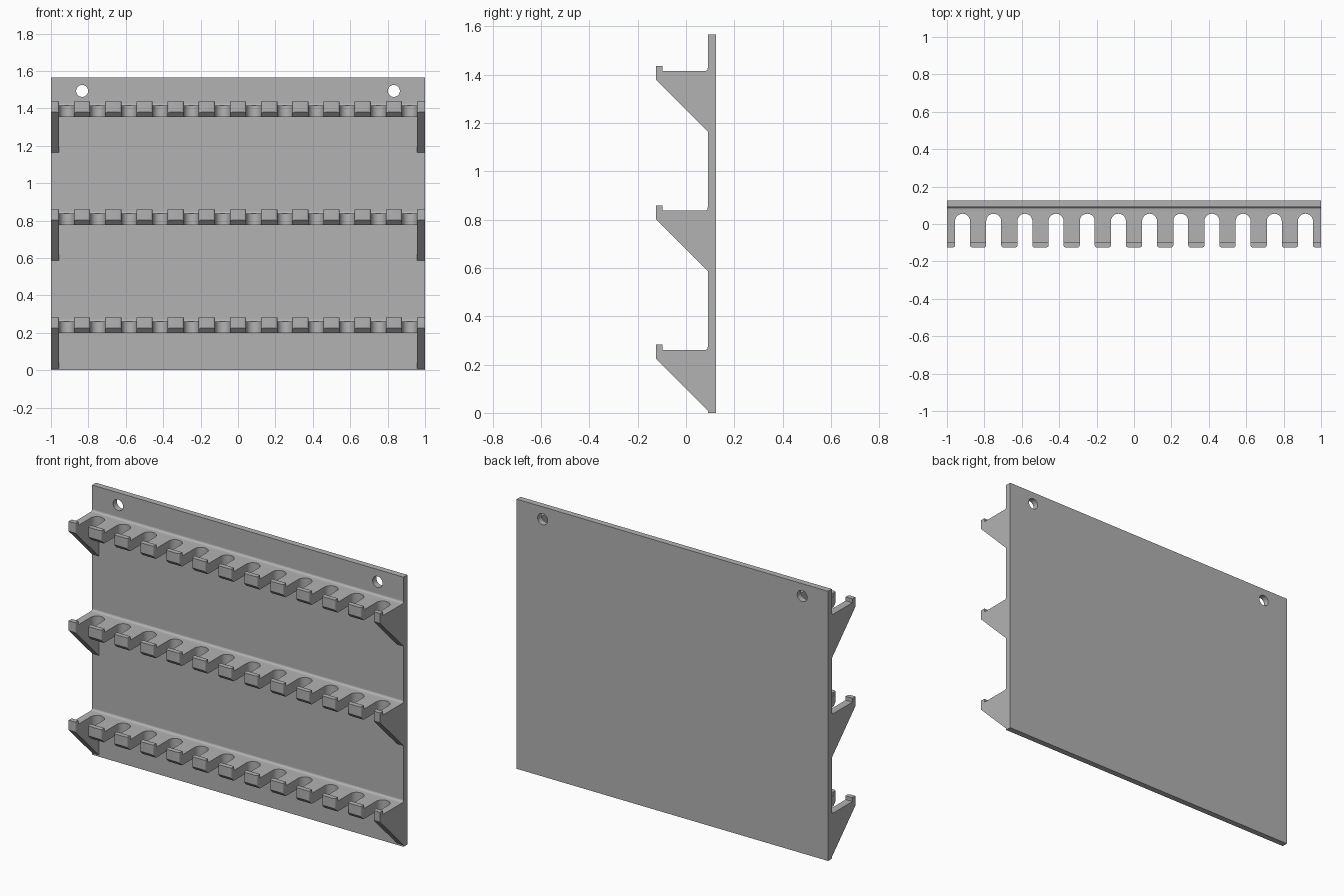
import bpy
import math

if "Cube" in bpy.data.objects:
    bpy.data.objects.remove(bpy.data.objects["Cube"], do_unlink=True)

PITCH = 1 / 6          # spacing of the slots
SLOT_R = 0.04          # half width of a slot
ROUND = 0.011          # rounding of the tooth corners
WALL = 0.09            # front face of the back panel
LEVELS = [0, 0.577, 1.154]

grey = bpy.data.materials.new("plain_grey")
grey.use_nodes = True
grey.diffuse_color = (0.448, 0.448, 0.448, 1)
grey.node_tree.nodes["Principled BSDF"].inputs["Base Color"].default_value = grey.diffuse_color


def prism(name, outline, to_3d, low, high):
    """Extrude a closed 2D outline between two depths."""
    n = len(outline)
    verts = [to_3d(a, b, d) for d in (low, high) for a, b in outline]
    faces = [tuple(range(n)), tuple(range(n, 2 * n))]
    faces += [(i, (i + 1) % n, (i + 1) % n + n, i + n) for i in range(n)]
    mesh = bpy.data.meshes.new(name)
    mesh.from_pydata(verts, [], faces)
    mesh.materials.append(grey)
    obj = bpy.data.objects.new(name, mesh)
    bpy.context.collection.objects.link(obj)
    bpy.ops.object.select_all(action='DESELECT')
    obj.select_set(True)
    bpy.context.view_layer.objects.active = obj
    bpy.ops.object.mode_set(mode='EDIT')
    bpy.ops.mesh.select_all(action='SELECT')
    bpy.ops.mesh.normals_make_consistent(inside=False)
    bpy.ops.object.mode_set(mode='OBJECT')
    return obj


def along_x(a, b, d):
    return (d, a, b)


def along_y(a, b, d):
    return (a, d, b)


def along_z(a, b, d):
    return (a, b, d)


def arc(cx, cy, r, start, end, steps):
    angles = [math.radians(start + (end - start) * i / steps) for i in range(steps + 1)]
    return [(cx + r * math.cos(t), cy + r * math.sin(t)) for t in angles]


def carve(obj, cutters):
    """Cut every cutter out of the object, then remove the cutters."""
    for cutter in cutters:
        cutter.hide_render = True
        mod = obj.modifiers.new("cut", 'BOOLEAN')
        mod.operation = 'DIFFERENCE'
        mod.solver = 'EXACT'
        mod.object = cutter
    graph = bpy.context.evaluated_depsgraph_get()
    mesh = bpy.data.meshes.new_from_object(obj.evaluated_get(graph))
    obj.modifiers.clear()
    obj.data = mesh
    for cutter in cutters:
        bpy.data.objects.remove(cutter, do_unlink=True)


def smooth(obj):
    bpy.ops.object.select_all(action='DESELECT')
    obj.select_set(True)
    bpy.context.view_layer.objects.active = obj
    bpy.ops.object.shade_smooth_by_angle(angle=math.radians(30))


# Back panel with two hanging holes
panel = prism("back_panel", [(-1, 0), (1, 0), (1, 1.565), (-1, 1.565)], along_y, WALL, 0.125)
carve(panel, [prism("hole_cutter", arc(s * 5 * PITCH, 1.493, 0.032, 0, 350, 35), along_y, 0, 0.2)
              for s in (-1, 1)])
smooth(panel)

# Shelf section: sloped nose, raised lip, fillet against the panel
section = [(WALL, 0.2), (-0.1, 0.2), (-0.125, 0.225), (-0.125, 0.282),
           (-0.097, 0.282), (-0.097, 0.26)]
section += arc(WALL - 0.012, 0.272, 0.012, 270, 360, 5)

# Slot outline: round inner end, flared mouth that rounds the tooth corners
half = arc(SLOT_R + ROUND, -0.125 + ROUND, ROUND, 270, 180, 5)
slot = [(SLOT_R + ROUND, -0.2)] + half + arc(0, 0.015, SLOT_R, 0, 180, 20)
slot += [(-x, y) for x, y in reversed(half)] + [(-SLOT_R - ROUND, -0.2)]

shelf = prism("shelf", section, along_x, -1, 1)
cutters = []
for i in range(12):
    x0 = (i - 5.5) * PITCH
    cutters.append(prism("slot_cutter", [(x + x0, y) for x, y in slot], along_z, 0.1, 0.4))
carve(shelf, cutters)
smooth(shelf)

# Triangular end brackets under the shelf
bracket_side = [(-0.1, 0.2), (WALL, 0.2), (WALL, 0.01)]
brackets = [prism("left_bracket", bracket_side, along_x, 0.957, 1),
            prism("right_bracket", bracket_side, along_x, -1, -0.957)]

# Repeat the shelf and its brackets up the panel
for level, word in zip(LEVELS, ("lower", "middle", "upper")):
    for part in [shelf] + brackets:
        copy = part if level == 0 else part.copy()
        if level:
            bpy.context.collection.objects.link(copy)
            copy.name = word + "_" + part.name.replace("lower_", "")
        copy.location.z = level
for part in [shelf] + brackets:
    part.name = "lower_" + part.name
